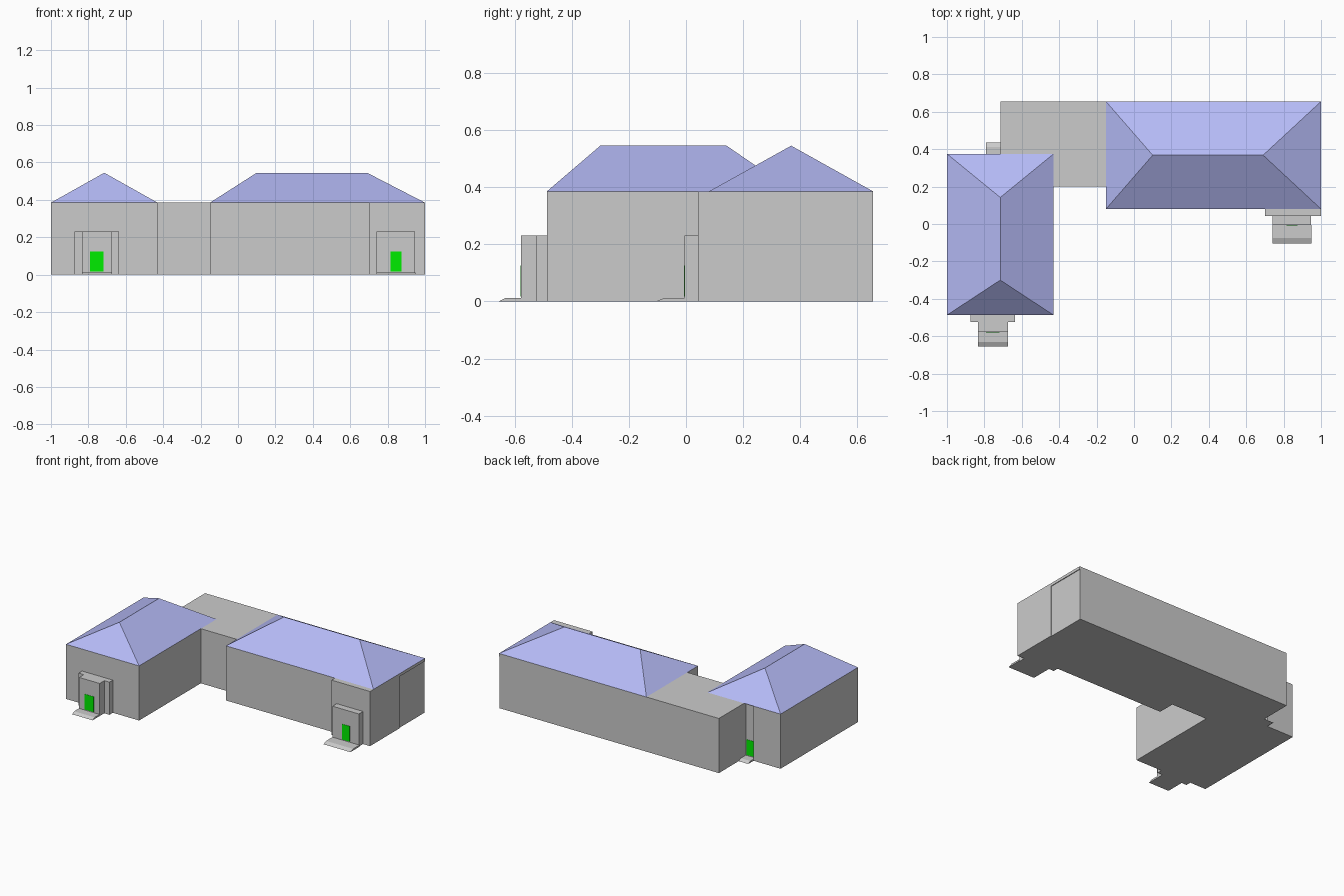
import bpy, bmesh

if "Cube" in bpy.data.objects:
    bpy.data.objects.remove(bpy.data.objects["Cube"])

WALL_H, RIDGE_H, PORCH_H, STEP_H = 0.385, 0.545, 0.23, 0.012


def material(name, rgb):
    m = bpy.data.materials.new(name)
    m.diffuse_color = (*rgb, 1)
    m.use_nodes = True
    m.node_tree.nodes["Principled BSDF"].inputs["Base Color"].default_value = m.diffuse_color
    return m


def finish(bm, name, mat=None):
    bmesh.ops.recalc_face_normals(bm, faces=bm.faces)
    me = bpy.data.meshes.new(name)
    bm.to_mesh(me)
    bm.free()
    ob = bpy.data.objects.new(name, me)
    bpy.context.collection.objects.link(ob)
    if mat:
        me.materials.append(mat)
    return ob


def extrude(name, outline, z0, z1, mat=None):
    """Solid prism from a plan outline."""
    bm = bmesh.new()
    face = bm.faces.new([bm.verts.new((x, y, z0)) for x, y in outline])
    top = bmesh.ops.extrude_face_region(bm, geom=[face], use_keep_orig=True)["geom"]
    for v in top:
        if isinstance(v, bmesh.types.BMVert):
            v.co.z = z1
    return finish(bm, name, mat)


def box(name, x0, x1, y0, y1, z0, z1, mat=None):
    return extrude(name, [(x0, y0), (x1, y0), (x1, y1), (x0, y1)], z0, z1, mat)


def hip_roof(name, x0, x1, y0, y1, ridge_a, ridge_b, mat):
    """Four eave corners folded up to a ridge; ridge_a is the front or left end."""
    bm = bmesh.new()
    c = [bm.verts.new((x, y, WALL_H)) for x, y in ((x0, y0), (x1, y0), (x1, y1), (x0, y1))]
    if x1 - x0 < y1 - y0:
        c = c[1:] + c[:1]
    a = bm.verts.new((*ridge_a, RIDGE_H))
    b = bm.verts.new((*ridge_b, RIDGE_H))
    if x1 - x0 < y1 - y0:
        faces = ((c[0], c[1], b, a), (c[1], c[2], b), (c[2], c[3], a, b), (c[3], c[0], a))
    else:
        faces = ((c[0], c[1], b, a), (c[1], c[2], b), (c[2], c[3], a, b), (c[3], c[0], a))
    for f in faces:
        bm.faces.new(f)
    return finish(bm, name, mat)


def step(name, x0, x1, y_wall, y_edge):
    """Low entrance slab with a sloping outer lip."""
    ob = box(name, x0, x1, min(y_wall, y_edge), max(y_wall, y_edge), 0, STEP_H)
    lip = 0.3 * (y_wall - y_edge)
    for v in ob.data.vertices:
        if v.co.z > 0.006 and abs(v.co.y - y_edge) < 1e-4:
            v.co.y += lip
        elif abs(v.co.y - y_edge) < 1e-4:
            v.co.z = 0
    return ob


roof_blue = material("roof_blue", (0.46, 0.49, 0.92))
door_green = material("door_green", (0.0, 0.85, 0.0))

# L-shaped walls: left wing, flat link, right wing, with recessed back entrance
extrude("walls", [
    (-1, -0.487), (-0.43, -0.487), (-0.43, 0.2), (-0.15, 0.2), (-0.15, 0.08),
    (0.7, 0.08), (0.7, 0.042), (1, 0.042), (1, 0.37), (0.995, 0.37), (0.995, 0.655),
    (-0.715, 0.655), (-0.715, 0.355), (-0.79, 0.355), (-0.79, 0.375), (-1, 0.375)],
    0, WALL_H)

# Eave over the slightly inset end wall
box("side_eave", 0.995, 1, 0.37, 0.655, 0.365, WALL_H)

# Hipped roofs
hip_roof("left_roof", -1, -0.43, -0.487, 0.375, (-0.715, -0.3), (-0.715, 0.142), roof_blue)
hip_roof("right_roof", -0.15, 1, 0.08, 0.655, (0.1, 0.368), (0.69, 0.368), roof_blue)

# Stepped left porch and plain right porch
extrude("left_porch", [
    (-0.875, -0.487), (-0.875, -0.525), (-0.835, -0.525), (-0.835, -0.577),
    (-0.675, -0.577), (-0.675, -0.525), (-0.635, -0.525), (-0.635, -0.487)], 0, PORCH_H)
box("right_porch", 0.74, 0.945, -0.005, 0.042, 0, PORCH_H)

# Entrance steps and doors: step x range, door x range, wall y, outer edge y
entrances = {
    "left": (-0.835, -0.675, -0.79, -0.72, -0.577, -0.655),
    "right": (0.74, 0.95, 0.815, 0.875, -0.005, -0.105),
    "back": (-0.79, -0.715, -0.783, -0.722, 0.355, 0.435),
}
for side, (sx0, sx1, dx0, dx1, wall, edge) in entrances.items():
    step(side + "_step", sx0, sx1, wall, edge)
    out = wall + (0.002 if edge > wall else -0.002)
    box(side + "_door", dx0, dx1, min(wall, out), max(wall, out), 0.017, 0.125, door_green)
